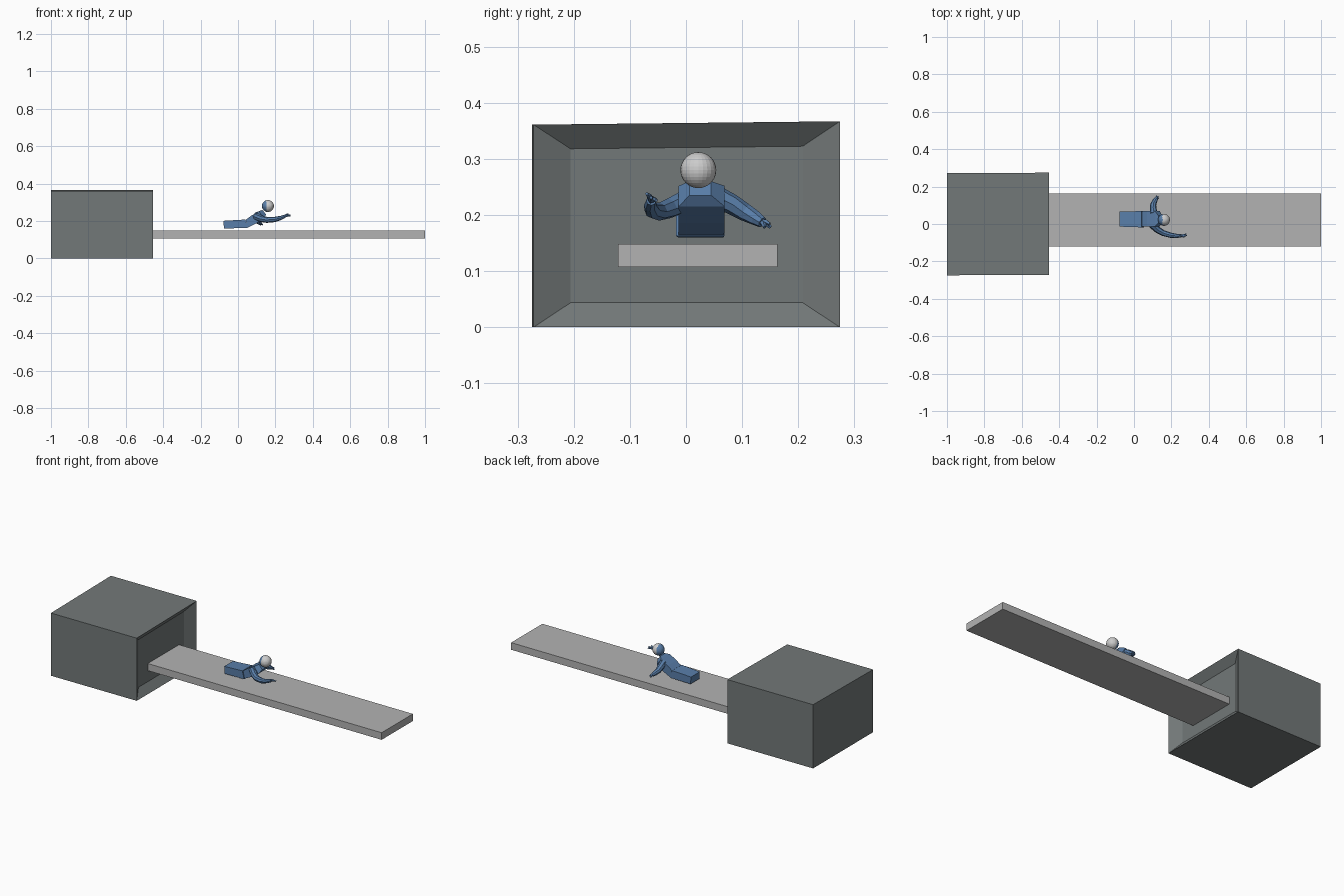
import bpy, bmesh
from mathutils import Vector

if "Cube" in bpy.data.objects:
    bpy.data.objects.remove(bpy.data.objects["Cube"])


def mat(name, col):
    m = bpy.data.materials.new(name)
    m.diffuse_color = (*col, 1)
    m.use_nodes = True
    m.node_tree.nodes["Principled BSDF"].inputs["Base Color"].default_value = m.diffuse_color
    return m


BLUE = mat("blue", (0.10, 0.21, 0.40))
DARK = mat("dark_grey", (0.17, 0.19, 0.19))
LIGHT = mat("light_grey", (0.45, 0.45, 0.45))
WHITE = mat("white", (0.8, 0.8, 0.8))


def finish(name, bm, *mats):
    bmesh.ops.recalc_face_normals(bm, faces=bm.faces[:])
    me = bpy.data.meshes.new(name)
    bm.to_mesh(me)
    bm.free()
    for m in mats:
        me.materials.append(m)
    ob = bpy.data.objects.new(name, me)
    bpy.context.collection.objects.link(ob)
    return ob


def box_bm(lo, hi):
    bm = bmesh.new()
    bmesh.ops.create_cube(bm, size=1)
    lo, hi = Vector(lo), Vector(hi)
    for v in bm.verts:
        v.co = Vector([lo[i] + (v.co[i] + 0.5) * (hi[i] - lo[i]) for i in range(3)])
    return bm


def loft(bm, rings):
    loops = [[bm.verts.new(p) for p in r] for r in rings]
    n = len(loops[0])
    for a, b in zip(loops, loops[1:]):
        for i in range(n):
            bm.faces.new((a[i], a[(i + 1) % n], b[(i + 1) % n], b[i]))
    bm.faces.new(loops[0])
    bm.faces.new(loops[-1])


def tube(bm, pts, radii, n=8):
    import math
    pts = [Vector(p) for p in pts]
    rings = []
    for i, p in enumerate(pts):
        t = (pts[min(i + 1, len(pts) - 1)] - pts[max(i - 1, 0)]).normalized()
        u = t.cross(Vector((0, 0, 1))).normalized()
        w = u.cross(t)
        rings.append([p + radii[i] * (u * math.cos(k * 2 * math.pi / n) +
                                      w * math.sin(k * 2 * math.pi / n)) for k in range(n)])
    loft(bm, rings)


# Housing with a bevelled recess on its right side, top tilted a little
bm = box_bm((-1, -0.273, 0), (-0.455, 0.273, 0.364))
bm.faces.ensure_lookup_table()
front = max(bm.faces, key=lambda f: f.calc_center_median().x)
res = bmesh.ops.extrude_face_region(bm, geom=[front])
for v in [g for g in res["geom"] if isinstance(g, bmesh.types.BMVert)]:
    v.co = Vector((-0.49, v.co.y * 0.758, 0.182 + (v.co.z - 0.182) * 0.76))
if front.is_valid:
    bmesh.ops.delete(bm, geom=[front], context="FACES_ONLY")
for v in bm.verts:
    if v.co.z > 0.2:
        v.co.z += v.co.y * 0.011
    v.co.y += (v.co.x + 0.73) * 0.005
finish("housing", bm, DARK)

# Flat belt
finish("belt", box_bm((-0.49, -0.121, 0.107), (1, 0.163, 0.148)), LIGHT)


# Torso: flat hips, chest lifted toward the front
def section(bottom, top, y0, y1):
    (xb, zb), (xt, zt) = bottom, top
    return [(xb, y0, zb), (xb, y1, zb), (xt, y1, zt), (xt, y0, zt)]


bm = bmesh.new()
loft(bm, [section((-0.075, 0.160), (-0.078, 0.201), -0.014, 0.066),
          section((0.052, 0.163), (0.040, 0.208), -0.018, 0.069)])
finish("hips", bm, BLUE)
bm = bmesh.new()
loft(bm, [section((0.050, 0.164), (0.042, 0.207), -0.013, 0.068),
          section((0.095, 0.186), (0.070, 0.228), -0.013, 0.069),
          section((0.138, 0.215), (0.112, 0.252), -0.013, 0.069),
          section((0.150, 0.235), (0.130, 0.260), 0.006, 0.045)])
finish("chest", bm, BLUE)

# Head: light face, blue back
bm = bmesh.new()
bmesh.ops.create_uvsphere(bm, u_segments=24, v_segments=16, radius=0.032)
for f in bm.faces:
    f.material_index = 1 if f.calc_center_median().x < -0.008 else 0
for v in bm.verts:
    v.co += Vector((0.160, 0.022, 0.280))
finish("head", bm, WHITE, BLUE)


# Arms with palm and fingers
def arm(name, pts, radii, tips):
    bm = bmesh.new()
    tube(bm, pts, radii)
    for t in tips:
        base = Vector(pts[-1])
        mid = base.lerp(Vector(t), 0.5) + Vector((0, 0, 0.002))
        tube(bm, [base, mid, t], [0.006, 0.005, 0.003], 5)
    finish(name, bm, BLUE)


arm("right_arm",
    [(0.095, -0.002, 0.225), (0.125, -0.030, 0.212), (0.155, -0.048, 0.206),
     (0.195, -0.060, 0.208), (0.230, -0.064, 0.217), (0.252, -0.062, 0.226)],
    [0.020, 0.018, 0.016, 0.014, 0.011, 0.009],
    [(0.280, -0.053, 0.226), (0.282, -0.062, 0.231), (0.268, -0.070, 0.238)])
arm("left_arm",
    [(0.105, 0.055, 0.232), (0.103, 0.082, 0.219), (0.103, 0.105, 0.205),
     (0.112, 0.125, 0.194), (0.119, 0.136, 0.187)],
    [0.020, 0.018, 0.016, 0.013, 0.010],
    [(0.128, 0.149, 0.184), (0.120, 0.151, 0.178), (0.132, 0.140, 0.178)])
